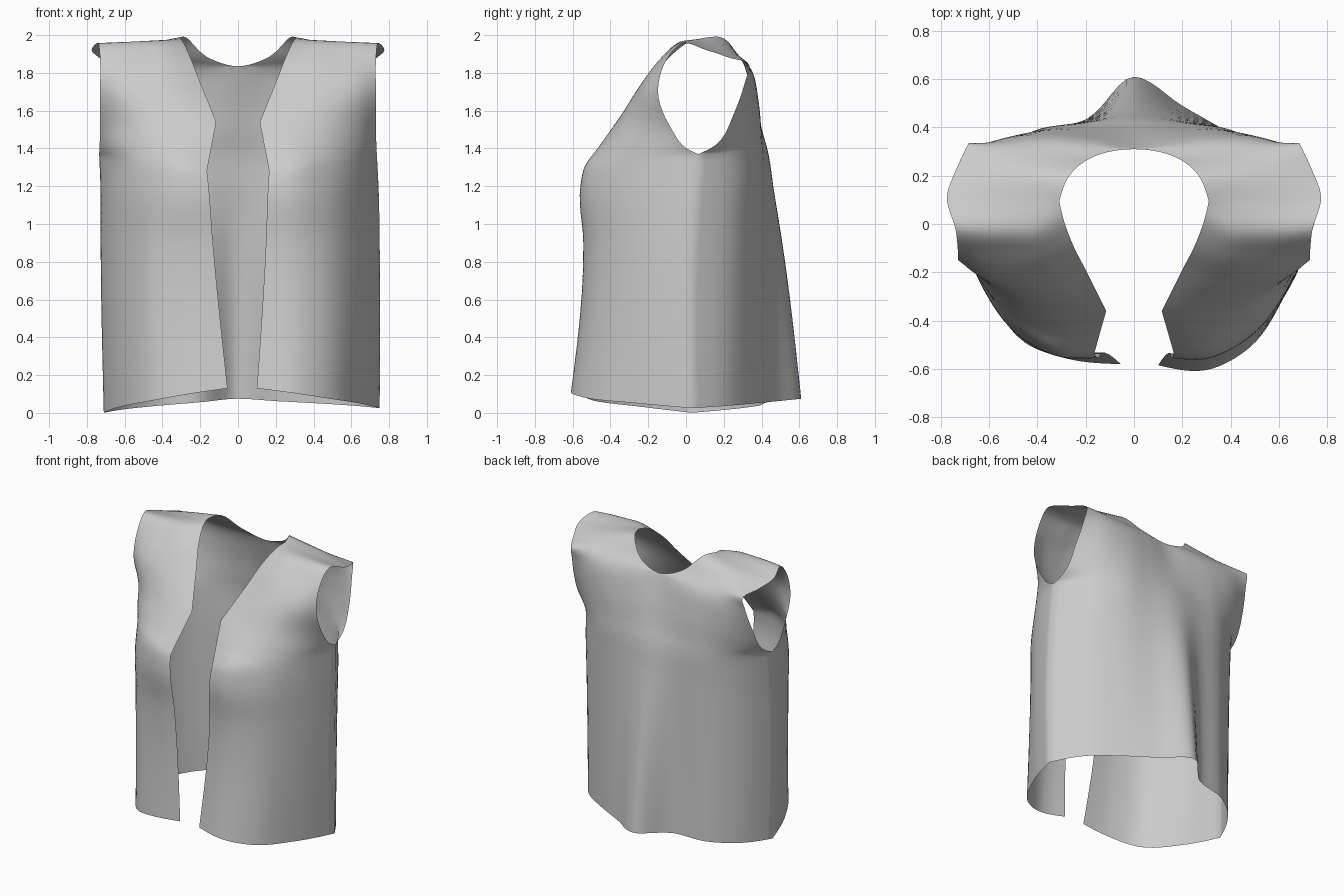
import bpy, bmesh
from mathutils import Vector

if "Cube" in bpy.data.objects:
    bpy.data.objects.remove(bpy.data.objects["Cube"])

# Each row: inner z, outer z, then five (x, y) points from inner edge to outer edge
FRONT = [
    (.13, .025, (.10, -.585), (.30, -.605), (.47, -.52), (.64, -.265), (.75, .03)),
    (.90, .90, (.148, -.535), (.30, -.54), (.47, -.47), (.65, -.25), (.75, .03)),
    (1.21, 1.17, (.16, -.55), (.30, -.555), (.47, -.47), (.655, -.23), (.745, .05)),
    (1.28, 1.37, (.165, -.535), (.295, -.535), (.48, -.43), (.655, -.21), (.735, .065)),
    (1.40, 1.41, (.142, -.455), (.285, -.465), (.475, -.395), (.65, -.215), (.733, -.01)),
    (1.54, 1.5, (.115, -.36), (.27, -.375), (.47, -.34), (.64, -.215), (.73, -.075)),
    (1.75, 1.7, (.20, -.19), (.33, -.235), (.48, -.245), (.64, -.21), (.73, -.148)),
    (1.9, 1.86, (.26, -.07), (.38, -.12), (.50, -.125), (.64, -.12), (.73, -.108)),
    (1.97, 1.955, (.295, .03), (.40, -.025), (.52, -.03), (.64, -.03), (.74, -.02)),
]
# Shoulder top, then down the back to the hem
BACK = [
    (1.985, 1.92, (.31, .095), (.42, .10), (.54, .10), (.66, .10), (.775, .11)),
    (1.99, 1.88, (.28, .18), (.40, .195), (.52, .21), (.63, .22), (.735, .23)),
    (1.885, 1.84, (.165, .28), (.30, .295), (.44, .31), (.57, .325), (.685, .335)),
    (1.835, 1.76, (0, .31), (.17, .335), (.36, .355), (.54, .35), (.69, .315)),
    (1.65, 1.6, (0, .365), (.18, .38), (.37, .385), (.55, .35), (.71, .26)),
    (1.47, 1.425, (0, .41), (.19, .405), (.39, .39), (.57, .315), (.725, .165)),
    (1.4, 1.37, (0, .43), (.20, .415), (.40, .39), (.58, .295), (.735, .065)),
    (1.18, 1.17, (0, .465), (.20, .43), (.41, .38), (.60, .27), (.745, .05)),
    (.90, .90, (0, .51), (.20, .445), (.42, .37), (.61, .25), (.75, .03)),
    (.075, .025, (0, .61), (.20, .49), (.43, .355), (.62, .22), (.75, .03)),
]
STEPS = 6
CENTRE = len(FRONT) + 3                      # row where the neckline meets centre back
ARMPIT = (3, len(FRONT) + len(BACK) - 4)     # rows at the bottom of the armhole


def spline(pts, level_start=False, level_end=False):
    """Smooth curve through points, spaced by chord length."""
    h = [max((b - a).length, 1e-4) for a, b in zip(pts, pts[1:])]
    d = [(b - a) / s for a, b, s in zip(pts, pts[1:], h)]
    mid = [(d[i - 1] * h[i] + d[i] * h[i - 1]) / (h[i] + h[i - 1])
           for i in range(1, len(d))]
    first = d[0] * 1.5 - mid[0] * .5 if mid else d[0]
    last = d[-1] * 1.5 - mid[-1] * .5 if mid else d[-1]
    if level_start:
        first = Vector((d[0].x, 0, 0))
    if level_end:
        last = Vector((d[-1].x, 0, 0))
    m = [first] + mid + [last]
    out = []
    for i, s in enumerate(h):
        for k in range(STEPS):
            t = k / STEPS
            out.append(pts[i] * (2*t**3 - 3*t*t + 1) + pts[i + 1] * (3*t*t - 2*t**3)
                       + m[i] * s * (t**3 - 2*t*t + t) + m[i + 1] * s * (t**3 - t*t))
    return out + [pts[-1].copy()]


def column(pts, corners=()):
    """Spline down the garment, broken at the corner rows."""
    stops = [0, *corners, len(pts) - 1]
    out = []
    for a, b in zip(stops, stops[1:]):
        neck = b == CENTRE
        out = out[:-1] + spline(pts[a:b + 1], level_end=neck)
    return out


def control_row(row, is_front, left):
    zi, zo, *xy = row
    pts = []
    for j, (x, y) in enumerate(xy):
        z = zi + (zo - zi) * j / 4
        if left:  # the left half hangs a little differently toward the hem
            k = max(0, 1 - z / 1.3)
            z -= .025 * k * j / 4
            if z < 1.35:
                x -= (0, 0, 0, .01, .015)[j]
            if is_front:
                x -= (.05, .03, .02, .01, .025)[j] * k
                y += (.005, .05, .03, .02, 0)[j] * k
            else:
                x -= (0, 0, .01, .01, .025)[j] * k
                y += (0, -.06, .03, .02, 0)[j] * k
            x = -x
        pts.append(Vector((x, y, z)))
    return pts


def half_vest(bm, left):
    rows = [control_row(r, True, left) for r in FRONT]
    rows += [control_row(r, False, left) for r in BACK]
    corners = [(3, 5, len(FRONT), CENTRE), (), (), (), ARMPIT]
    columns = [column([r[j] for r in rows], corners[j]) for j in range(5)]
    grid = [spline(list(p), level_start=i >= CENTRE * STEPS)
            for i, p in enumerate(zip(*columns))]
    n = len(grid)
    # share the side seam below the armhole, and the centre back line
    for i in range(3 * STEPS + 1):
        grid[n - 1 - i][-1] = grid[i][-1].copy()
    for i in range(CENTRE * STEPS, n):
        grid[i][0].x = 0
    verts = [[bm.verts.new(p) for p in r] for r in grid]
    for a, b in zip(verts, verts[1:]):
        for j in range(len(a) - 1):
            bm.faces.new((a[j], a[j + 1], b[j + 1], b[j]))


# Vest: two cloth halves welded along the side seams and centre back
bm = bmesh.new()
for left in (False, True):
    half_vest(bm, left)
bmesh.ops.remove_doubles(bm, verts=bm.verts, dist=.0008)
bmesh.ops.recalc_face_normals(bm, faces=bm.faces)
centre = Vector((0, 0, 1))
bm.normal_update()
if sum(f.normal.dot(f.calc_center_median() - centre) for f in bm.faces) < 0:
    bmesh.ops.reverse_faces(bm, faces=bm.faces)
mesh = bpy.data.meshes.new("vest")
bm.to_mesh(mesh)
bm.free()
mesh.shade_smooth()
vest = bpy.data.objects.new("vest", mesh)
bpy.context.collection.objects.link(vest)
